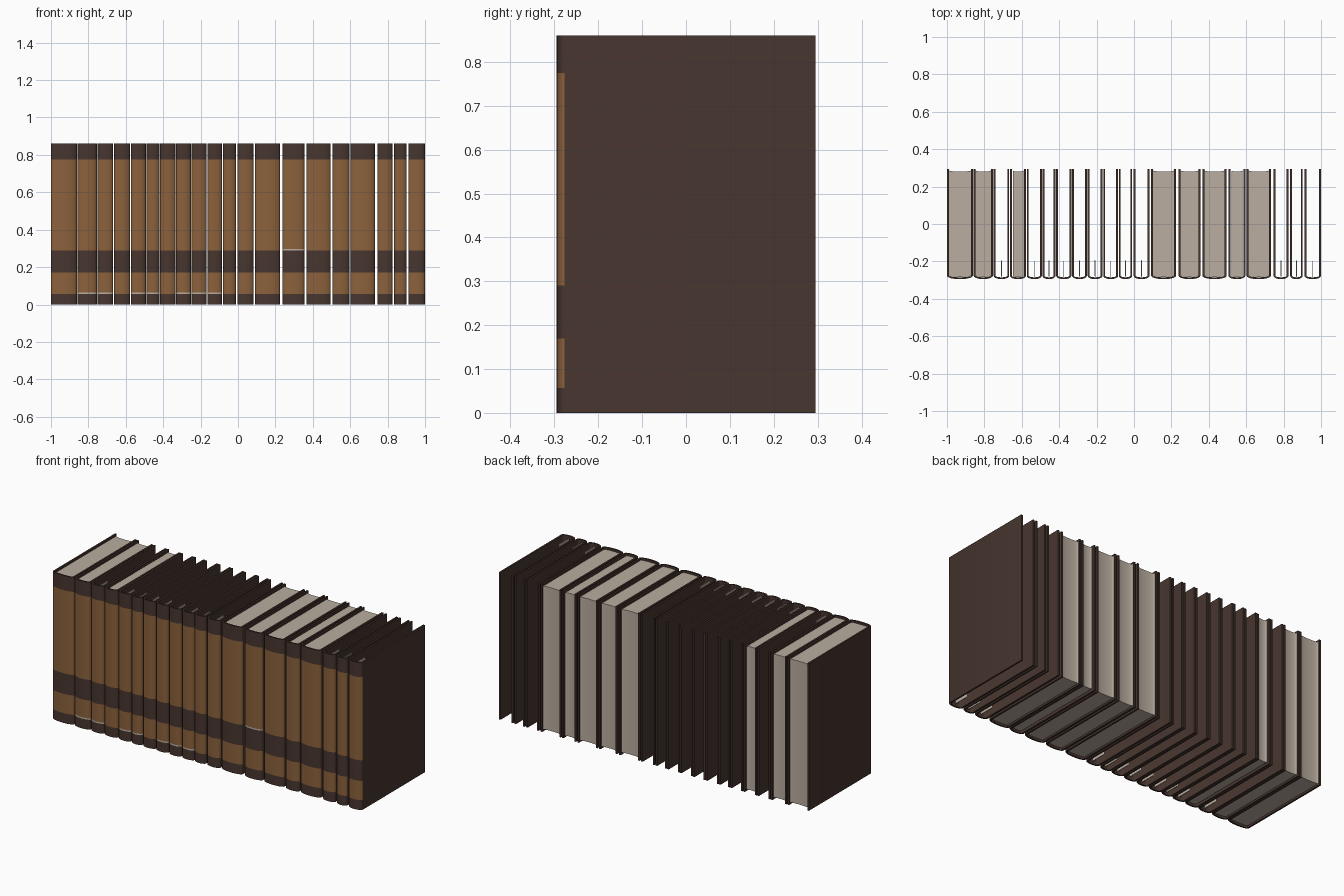
import bpy, bmesh, math

if "Cube" in bpy.data.objects:
    bpy.data.objects.remove(bpy.data.objects["Cube"], do_unlink=True)


def material(name, rgb):
    m = bpy.data.materials.new(name)
    m.use_nodes = True
    m.diffuse_color = (*rgb, 1)
    m.node_tree.nodes["Principled BSDF"].inputs["Base Color"].default_value = (*rgb, 1)
    return m


DARK, TAN, PAPER = 0, 1, 2
MATS = [material("dark leather", (0.063, 0.036, 0.028)),
        material("tan leather", (0.26, 0.12, 0.045)),
        material("paper", (0.49, 0.42, 0.35))]

HEIGHT, BACK, FRONT = 0.86, 0.295, -0.277
BULGE, BOARD, STEPS = 0.018, 0.01, 10
LEVELS = [0, 0.057, 0.065, 0.17, 0.29, 0.298, 0.775, HEIGHT]


def finish(bm, name):
    bmesh.ops.recalc_face_normals(bm, faces=bm.faces)
    mesh = bpy.data.meshes.new(name)
    bm.to_mesh(mesh)
    bm.free()
    for m in MATS:
        mesh.materials.append(m)
    ob = bpy.data.objects.new(name, mesh)
    bpy.context.collection.objects.link(ob)
    return ob


def arc(x0, x1, y, depth):
    """Half ellipse from x0 to x1 bulging towards the front."""
    c, w = (x0 + x1) / 2, (x1 - x0) / 2
    angles = [math.pi * i / STEPS for i in range(STEPS + 1)]
    return [(c - w * math.cos(a), y - depth * math.sin(a)) for a in angles]


def cover(name, x0, x1, bands):
    """U-shaped shell: two boards and a rounded, banded spine."""
    outer = [(x0, BACK)] + arc(x0, x1, FRONT, BULGE) + [(x1, BACK)]
    a, b = x0 + BOARD, x1 - BOARD
    inner = [(a, BACK)] + arc(a, b, FRONT, BULGE - BOARD) + [(b, BACK)]
    bm = bmesh.new()
    outs = [[bm.verts.new((x, y, z)) for x, y in outer] for z in LEVELS]
    ins = [[bm.verts.new((x, y, z)) for x, y in inner] for z in LEVELS]
    last = len(outer) - 1
    for k, colour in enumerate(bands):
        for i in range(last):
            f = bm.faces.new((outs[k][i], outs[k][i + 1], outs[k + 1][i + 1], outs[k + 1][i]))
            if 0 < i < last - 1:
                f.material_index = colour
            bm.faces.new((ins[k][i], ins[k][i + 1], ins[k + 1][i + 1], ins[k + 1][i]))
        for i in (0, last):
            bm.faces.new((outs[k][i], ins[k][i], ins[k + 1][i], outs[k + 1][i]))
    for k in (0, -1):
        for i in range(last):
            bm.faces.new((outs[k][i], outs[k][i + 1], ins[k][i + 1], ins[k][i]))
    return finish(bm, name)


def pages(name, x0, x1, back):
    """Paper block, rounded at the spine and hollowed at the fore edge."""
    profile = arc(x0, x1, FRONT, 0.006) + arc(x0, x1, back, 0.007)[::-1]
    bm = bmesh.new()
    face = bm.faces.new([bm.verts.new((x, y, 0.012)) for x, y in profile])
    top = bmesh.ops.extrude_face_region(bm, geom=[face])["geom"]
    bmesh.ops.translate(bm, vec=(0, 0, HEIGHT - 0.024),
                        verts=[v for v in top if isinstance(v, bmesh.types.BMVert)])
    for f in bm.faces:
        f.material_index = PAPER
    return finish(bm, name)


# Left and right edge of each book along the row
BOOKS = [(-1, -.862), (-.857, -.755), (-.75, -.667), (-.663, -.577), (-.573, -.493),
         (-.489, -.42), (-.416, -.335), (-.331, -.252), (-.248, -.168), (-.164, -.085),
         (-.081, -.01), (-.002, .083), (.092, .225), (.239, .355), (.366, .495),
         (.505, .595), (.602, .732), (.746, .826), (.835, .902), (.911, 1)]
FULL = {0, 1, 12, 13, 14, 16}      # thick paper blocks
SLIM = {3, 15}                     # blocks narrower than their cover
LOW_TRIM = {1, 2, 4, 5, 7, 8, 9}   # pale line at the foot
HIGH_TRIM = {13}                   # pale line above the label

made = []
for n, (x0, x1) in enumerate(BOOKS):
    low = PAPER if n in LOW_TRIM else TAN
    high = PAPER if n in HIGH_TRIM else TAN
    made.append(cover(f"book_cover_{n + 1}", x0, x1, [DARK, low, TAN, DARK, high, TAN, DARK]))
    if n in FULL:
        made.append(pages(f"book_pages_{n + 1}", x0 + BOARD, x1 - BOARD, 0.287))
    elif n in SLIM:
        made.append(pages(f"book_pages_{n + 1}", x0 + 0.015, x1 - 0.015, 0.287))
    else:  # narrow leftover leaf beside the spine
        mid = (x0 + x1) / 2
        made.append(pages(f"book_leaf_{n + 1}", mid - 0.002, mid + 0.002, -0.19))

# Smooth spines with crisp board edges
bpy.ops.object.select_all(action='DESELECT')
for ob in made:
    ob.select_set(True)
bpy.context.view_layer.objects.active = made[0]
bpy.ops.object.shade_smooth_by_angle(angle=math.radians(35))
